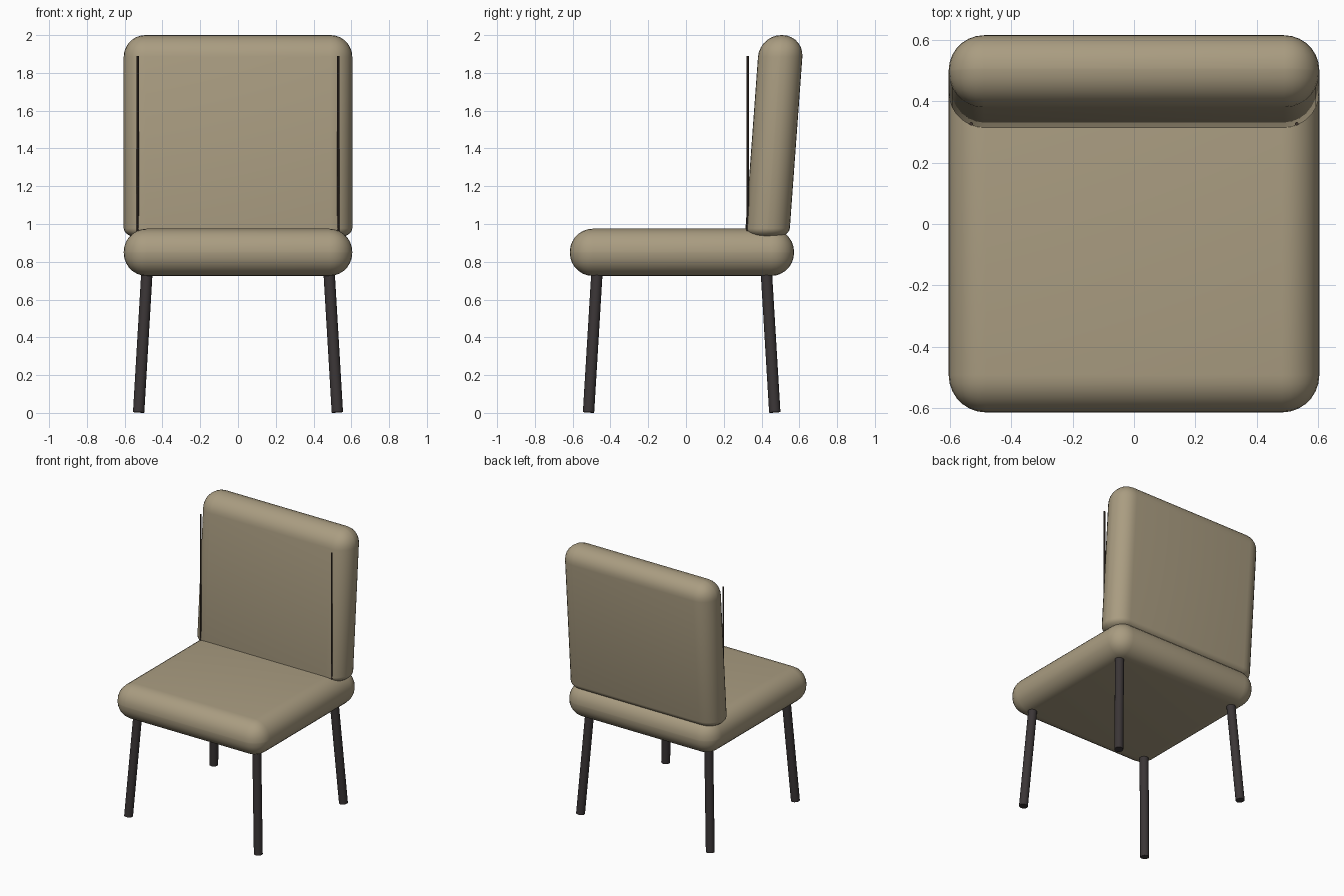
import bpy, bmesh, math
from mathutils import Vector

if "Cube" in bpy.data.objects:
    bpy.data.objects.remove(bpy.data.objects["Cube"])


def material(name, rgb):
    m = bpy.data.materials.new(name)
    m.diffuse_color = (*rgb, 1)
    m.use_nodes = True
    m.node_tree.nodes["Principled BSDF"].inputs["Base Color"].default_value = m.diffuse_color
    return m


FABRIC = material("beige fabric", (0.40, 0.335, 0.22))
METAL = material("dark metal", (0.043, 0.036, 0.037))
TRIM = material("dark brown trim", (0.05, 0.036, 0.028))


def finish(bm, name, mat, angle):
    bmesh.ops.recalc_face_normals(bm, faces=bm.faces)
    mesh = bpy.data.meshes.new(name)
    bm.to_mesh(mesh)
    bm.free()
    mesh.materials.append(mat)
    ob = bpy.data.objects.new(name, mesh)
    bpy.context.collection.objects.link(ob)
    bpy.ops.object.select_all(action='DESELECT')
    ob.select_set(True)
    bpy.context.view_layer.objects.active = ob
    bpy.ops.object.shade_smooth_by_angle(angle=math.radians(angle))
    return ob


def rounded_box(lo, hi, radius, segments=7):
    bm = bmesh.new()
    bmesh.ops.create_cube(bm, size=1)
    lo, hi = Vector(lo), Vector(hi)
    for v in bm.verts:
        v.co = Vector([l + (c + 0.5) * (h - l) for l, h, c in zip(lo, hi, v.co)])
    bmesh.ops.bevel(bm, geom=bm.edges[:], offset=radius, segments=segments,
                    profile=0.5, affect='EDGES')
    return bm


def rod(name, start, end, radius, sides, mat):
    start, end = Vector(start), Vector(end)
    axis = end - start
    bm = bmesh.new()
    bmesh.ops.create_cone(bm, cap_ends=True, segments=sides, radius1=radius,
                          radius2=radius, depth=axis.length)
    turn = axis.to_track_quat('Z', 'Y')
    for v in bm.verts:
        v.co = turn @ v.co + (start + end) / 2
    return finish(bm, name, mat, 40)


# Seat cushion
finish(rounded_box((-0.605, -0.615, 0.725), (0.605, 0.572, 0.975), 0.122),
       "seat", FABRIC, 40)

# Backrest cushion: flattened lower edge, leaning back
bm = rounded_box((-0.605, 0.315, 0.86), (0.605, 0.55, 2.0), 0.115)
for v in bm.verts:
    if v.co.z < 0.98:
        v.co.z = 0.98 - (0.98 - v.co.z) * 0.5
    v.co.y += 0.073 * (v.co.z - 0.98)
finish(bm, "backrest", FABRIC, 40)

# Splayed legs and thin upright trim rods, left and right
for side, sx in (("left", -1), ("right", 1)):
    rod(f"front_leg_{side}", (sx * 0.526, -0.516, 0.003),
        (sx * 0.479, -0.468, 0.8), 0.03, 16, METAL)
    rod(f"rear_leg_{side}", (sx * 0.526, 0.47, 0.003),
        (sx * 0.479, 0.422, 0.8), 0.03, 16, METAL)
    rod(f"back_trim_{side}", (sx * 0.531, 0.327, 0.95),
        (sx * 0.531, 0.327, 1.89), 0.006, 8, TRIM)
